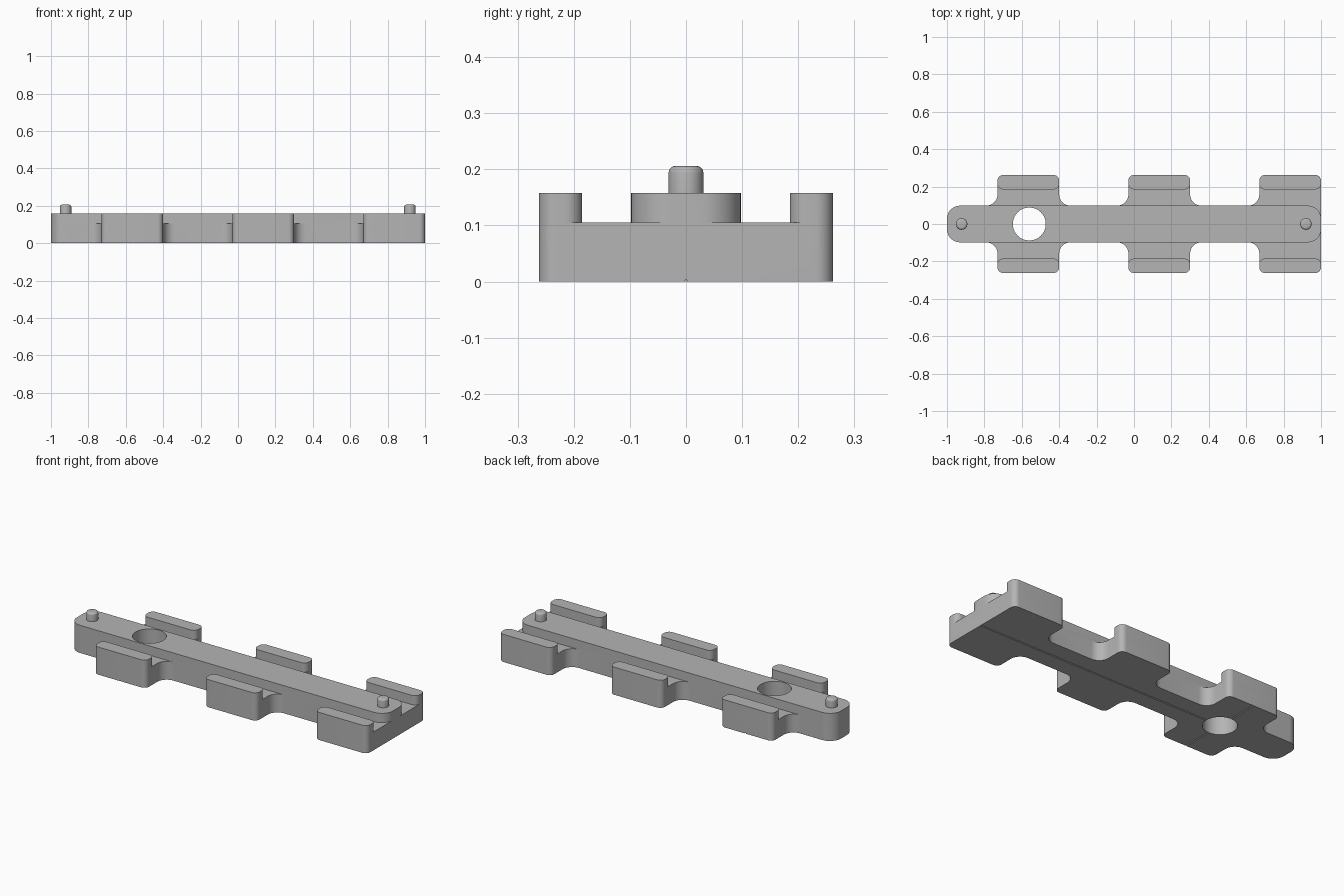
import bpy, bmesh, math
from mathutils import Vector

if "Cube" in bpy.data.objects:
    bpy.data.objects.remove(bpy.data.objects["Cube"])

grey = bpy.data.materials.new("plain grey")
grey.use_nodes = True
colour = (0.46, 0.46, 0.46, 1)
grey.diffuse_color = colour
grey.node_tree.nodes["Principled BSDF"].inputs["Base Color"].default_value = colour

SPINE, WING, RAIL_IN = 0.098, 0.262, 0.185
LEDGE, TOP = 0.105, 0.158
WINGS = [(-0.73, -0.4), (-0.03, 0.3), (0.67, 1.0)]
HOLE_X = -0.56


def link(name, bm):
    bmesh.ops.recalc_face_normals(bm, faces=bm.faces)
    mesh = bpy.data.meshes.new(name)
    bm.to_mesh(mesh)
    bm.free()
    mesh.materials.append(grey)
    ob = bpy.data.objects.new(name, mesh)
    bpy.context.collection.objects.link(ob)
    return ob


def rounded(corners, steps=10):
    """Round each right-angled corner (x, y, radius), convex or concave."""
    pts = []
    for i, (x, y, r) in enumerate(corners):
        c = Vector((x, y))
        a = (Vector(corners[i - 1][:2]) - c).normalized() * r
        b = (Vector(corners[(i + 1) % len(corners)][:2]) - c).normalized() * r
        for k in range(steps + 1):
            t = k / steps * math.pi / 2
            pts.append(c + a * (1 - math.sin(t)) + b * (1 - math.cos(t)))
    return pts


def prism(name, pts, z0, z1):
    bm = bmesh.new()
    face = bm.faces.new([bm.verts.new((p[0], p[1], z0)) for p in pts])
    up = bmesh.ops.extrude_face_region(bm, geom=[face])["geom"]
    bmesh.ops.translate(bm, vec=(0, 0, z1 - z0),
                        verts=[v for v in up if isinstance(v, bmesh.types.BMVert)])
    return link(name, bm)


def box_corners(x0, x1, y0, y1, r):
    return [(x0, y0, r), (x1, y0, r), (x1, y1, r), (x0, y1, r)]


def combine(target, tool, operation):
    mod = target.modifiers.new(operation, 'BOOLEAN')
    mod.operation, mod.solver, mod.object = operation, 'EXACT', tool
    bpy.context.view_layer.objects.active = target
    bpy.ops.object.modifier_apply(modifier=mod.name)
    bpy.data.objects.remove(tool)


def smooth(ob):
    bpy.ops.object.select_all(action='DESELECT')
    ob.select_set(True)
    bpy.context.view_layer.objects.active = ob
    bpy.ops.object.shade_smooth_by_angle(angle=math.radians(30))


# Low plate: a spine with three pairs of wings, filleted where they meet
half = [(-1, SPINE, 0.07)]
for x0, x1 in WINGS:
    half += [(x0, SPINE, 0.06), (x0, WING, 0.03), (x1, WING, 0.03)]
    if x1 < 1:
        half.append((x1, SPINE, 0.06))
outline = half + [(x, -y, r) for x, y, r in reversed(half)]
body = prism("connector_body", rounded(outline), 0, LEDGE)

# Raised spine and raised rails on the wing tips
combine(body, prism("raised_spine", rounded(box_corners(-1, 1, -SPINE, SPINE, 0.07)),
                    0.05, TOP), 'UNION')
for x0, x1 in WINGS:
    for side in (-1, 1):
        y0, y1 = sorted((side * RAIL_IN, side * WING))
        combine(body, prism("rail", rounded(box_corners(x0, x1, y0, y1, 0.03)),
                            0.05, TOP), 'UNION')

# Round through hole
circle = [(HOLE_X + 0.088 * math.cos(a), 0.088 * math.sin(a))
          for a in (math.tau * i / 64 for i in range(64))]
combine(body, prism("hole_cutter", circle, -0.1, 0.3), 'DIFFERENCE')


# Fine V grooves underneath: lengthwise to the hole, and across it
def groove(start, end):
    bm = bmesh.new()
    a, b = Vector(start), Vector(end)
    side = (b - a).cross(Vector((0, 0, 1))).normalized() * 0.008
    down, up = Vector((0, 0, -0.004)), Vector((0, 0, 0.004))
    rings = [[bm.verts.new(p + o) for o in (side + down, up, down - side)] for p in (a, b)]
    for ring in rings:
        bm.faces.new(ring)
    for i in range(3):
        j = (i + 1) % 3
        bm.faces.new((rings[0][i], rings[0][j], rings[1][j], rings[1][i]))
    return link("groove_cutter", bm)


combine(body, groove((HOLE_X, 0, 0), (1.1, 0, 0)), 'DIFFERENCE')
combine(body, groove((HOLE_X, -0.3, 0), (HOLE_X, 0.3, 0)), 'DIFFERENCE')
smooth(body)

# Locating pins with rounded tops
for name, x in (("right_pin", -0.922), ("left_pin", 0.919)):
    pts = [(x + 0.031 * math.cos(a), 0.031 * math.sin(a))
           for a in (math.tau * i / 40 for i in range(40))]
    pin = prism(name, pts, TOP - 0.01, 0.206)
    bm = bmesh.new()
    bm.from_mesh(pin.data)
    rim = [e for e in bm.edges if all(v.co.z > 0.2 for v in e.verts)]
    bmesh.ops.bevel(bm, geom=rim, offset=0.012, segments=4, profile=0.5, affect='EDGES')
    bm.to_mesh(pin.data)
    bm.free()
    smooth(pin)
